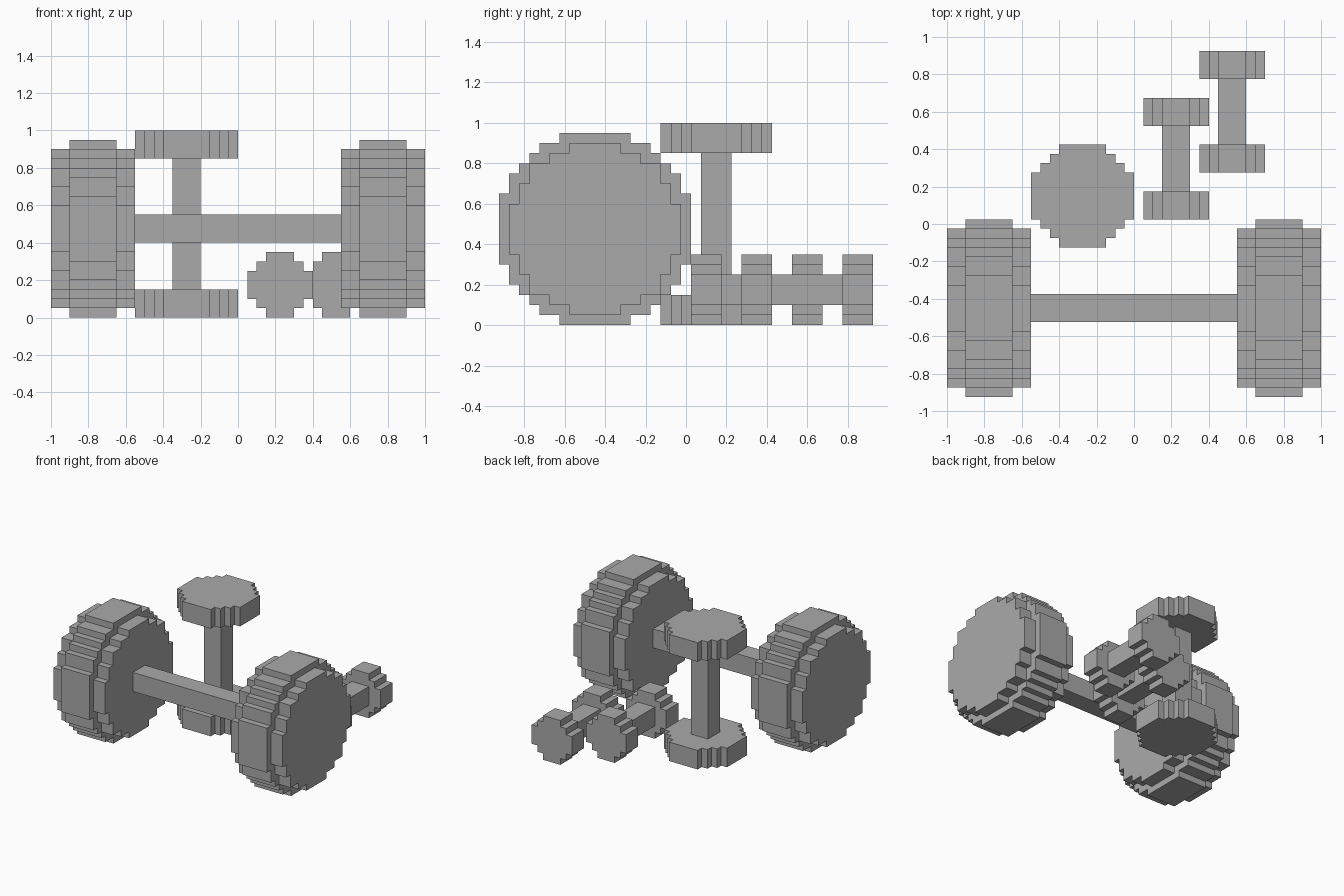
import bpy
import bmesh
from mathutils import Matrix, Vector

U = 0.05  # one block

cube = bpy.data.objects.get("Cube")
if cube:
    bpy.data.objects.remove(cube, do_unlink=True)

steel = bpy.data.materials.new("steel_grey")
steel.use_nodes = True
grey = (0.4, 0.4, 0.4, 1)
steel.diffuse_color = grey
steel.node_tree.nodes["Principled BSDF"].inputs["Base Color"].default_value = grey

# Stepped circle corners of one quadrant, in blocks
BIG = [(9.5, 3.5), (8.5, 5.5), (7.5, 6.5), (6.5, 7.5), (5.5, 8.5), (3.5, 9.5)]
RIM = [(8.5, 2.5), (7.5, 4.5), (6.5, 6.5), (4.5, 7.5), (2.5, 8.5)]
MEDIUM = [(5.5, 2.5), (4.5, 3.5), (3.5, 4.5), (2.5, 5.5)]
SMALL = [(3.5, 1.5), (2.5, 2.5), (1.5, 3.5)]
BAR = [(1.5, 1.5)]

# Local (u, v, w) directions for a prism running along each axis
FRAMES = {
    "x": Matrix(((0, 0, 1), (1, 0, 0), (0, 1, 0))),
    "y": Matrix(((0, 1, 0), (0, 0, 1), (1, 0, 0))),
    "z": Matrix.Identity(3),
}


def outline(corners):
    """Mirror one stepped quadrant into a closed outline."""
    quad = []
    for i, (a, b) in enumerate(corners):
        quad.append((a, b))
        if i + 1 < len(corners):
            quad.append((corners[i + 1][0], b))
    half = quad + [(-a, b) for a, b in reversed(quad)]
    return half + [(-a, -b) for a, b in half]


def prism(name, corners, axis, centre, start, end):
    """Extrude a stepped outline along an axis, from start to end past the centre."""
    bm = bmesh.new()
    frame = FRAMES[axis]
    verts = [bm.verts.new(frame @ Vector((a * U, b * U, start)))
             for a, b in outline(corners)]
    face = bm.faces.new(verts)
    grown = bmesh.ops.extrude_face_region(bm, geom=[face], use_keep_orig=True)
    moved = [g for g in grown["geom"] if isinstance(g, bmesh.types.BMVert)]
    bmesh.ops.translate(bm, verts=moved, vec=frame @ Vector((0, 0, end - start)))
    bmesh.ops.recalc_face_normals(bm, faces=bm.faces)
    mesh = bpy.data.meshes.new(name)
    bm.to_mesh(mesh)
    bm.free()
    mesh.materials.append(steel)
    obj = bpy.data.objects.new(name, mesh)
    obj.location = centre
    bpy.context.collection.objects.link(obj)


def dumbbell(name, axis, centre, grip, plates, ends):
    """A square grip with mirrored plates, each given as (part, outline, near, far)."""
    prism(name + "_grip", BAR, axis, centre, -grip, grip)
    for side, end in zip((-1, 1), ends):
        for part, corners, near, far in plates:
            prism(f"{name}_{end}_{part}", corners, axis, centre,
                  side * near, side * far)


# Large dumbbell lying across the front
dumbbell("large_dumbbell", "x", (0, -0.45, 0.475), 0.55,
         [("inner_plate", RIM, 0.55, 0.65),
          ("main_plate", BIG, 0.65, 0.9),
          ("outer_plate", RIM, 0.9, 1.0)], ("right", "left"))

# Medium dumbbell standing upright
dumbbell("medium_dumbbell", "z", (-0.275, 0.15, 0.5), 0.35,
         [("plate", MEDIUM, 0.35, 0.5)], ("lower", "upper"))

# Pair of small dumbbells lying front to back
for label, x, y in (("first", 0.225, 0.35), ("second", 0.525, 0.6)):
    dumbbell(label + "_small_dumbbell", "y", (x, y, 0.175), 0.175,
             [("plate", SMALL, 0.175, 0.325)], ("front", "back"))
